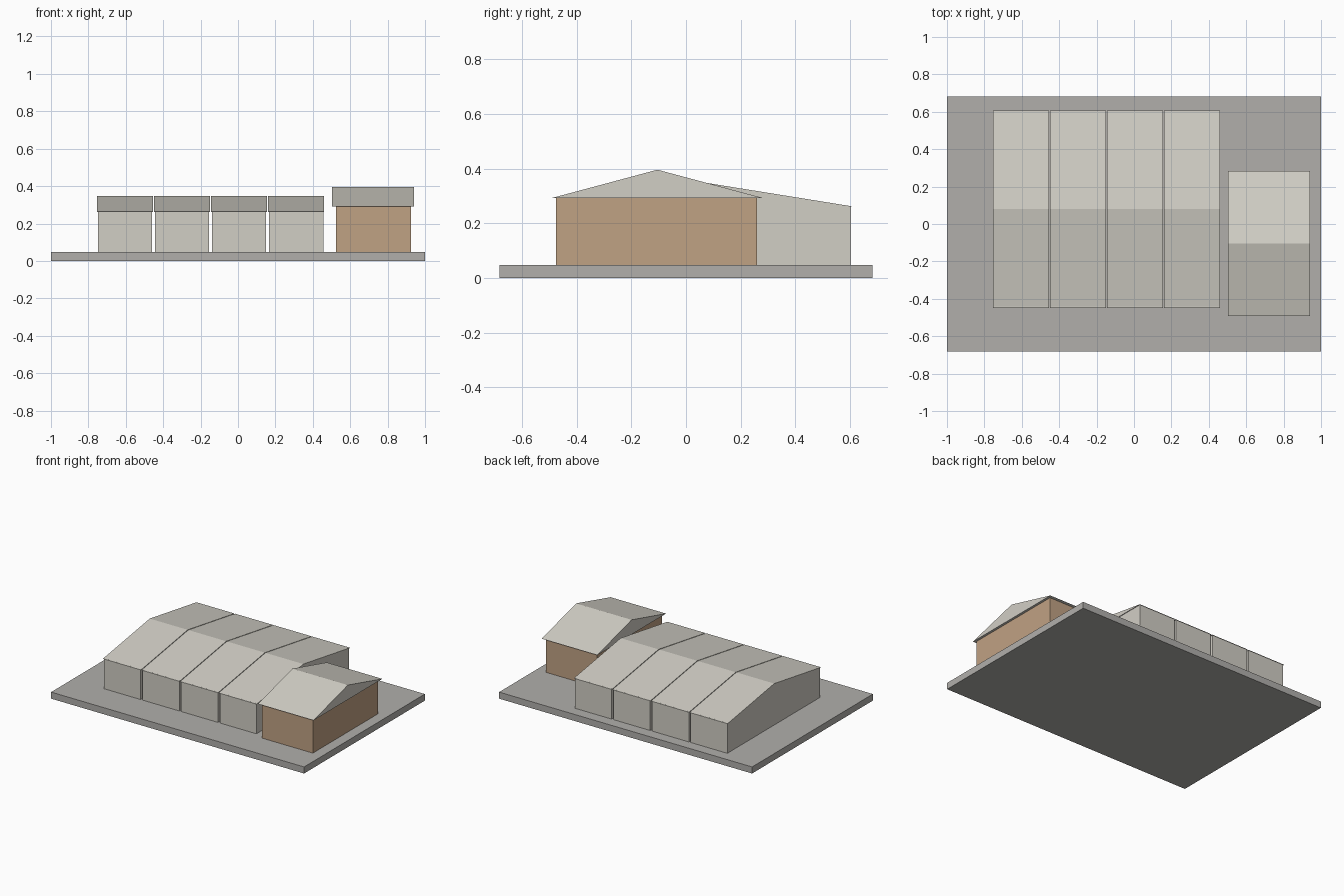
import bpy
import bmesh

default = bpy.data.objects.get("Cube")
if default:
    bpy.data.objects.remove(default, do_unlink=True)


def material(name, rgb):
    mat = bpy.data.materials.new(name)
    mat.use_nodes = True
    mat.diffuse_color = (*rgb, 1)
    mat.node_tree.nodes["Principled BSDF"].inputs["Base Color"].default_value = (*rgb, 1)
    return mat


concrete = material("concrete grey", (0.44, 0.43, 0.41))
cladding = material("pale cladding", (0.64, 0.62, 0.56))
brick = material("tan brick", (0.53, 0.36, 0.23))


def extrude_profile(name, profile, x0, x1, mat):
    """Sweep a closed (y, z) profile along x."""
    bm = bmesh.new()
    face = bm.faces.new([bm.verts.new((x0, y, z)) for y, z in profile])
    swept = bmesh.ops.extrude_face_region(bm, geom=[face])["geom"]
    bmesh.ops.translate(bm, vec=(x1 - x0, 0, 0),
                        verts=[v for v in swept if isinstance(v, bmesh.types.BMVert)])
    bmesh.ops.recalc_face_normals(bm, faces=bm.faces)
    mesh = bpy.data.meshes.new(name)
    bm.to_mesh(mesh)
    bm.free()
    mesh.materials.append(mat)
    obj = bpy.data.objects.new(name, mesh)
    bpy.context.collection.objects.link(obj)
    return obj


def block(name, x0, x1, y0, y1, z0, z1, mat):
    return extrude_profile(name, [(y0, z0), (y1, z0), (y1, z1), (y0, z1)], x0, x1, mat)


def gable_roof(name, x0, x1, y0, y1, eave, ridge, mat):
    profile = [(y0, eave), (y1, eave), ((y0 + y1) / 2, ridge)]
    return extrude_profile(name, profile, x0, x1, mat)


# Ground slab
SLAB_TOP = 0.047
block("ground_slab", -1, 1, -0.682, 0.682, 0, SLAB_TOP, concrete)

# Row of four long halls, each with a shallow gable roof
for i in range(4):
    x = -0.604 + i * 0.305
    block(f"hall_walls_{i + 1}", x - 0.145, x + 0.145, -0.443, 0.603,
          SLAB_TOP, 0.263, cladding)
    gable_roof(f"hall_roof_{i + 1}", x - 0.150, x + 0.150, -0.448, 0.608,
               0.262, 0.347, cladding)

# Brick side building with an overhanging roof
block("side_building_walls", 0.523, 0.925, -0.476, 0.26, SLAB_TOP, 0.293, brick)
gable_roof("side_building_roof", 0.503, 0.942, -0.493, 0.284, 0.292, 0.396, cladding)
